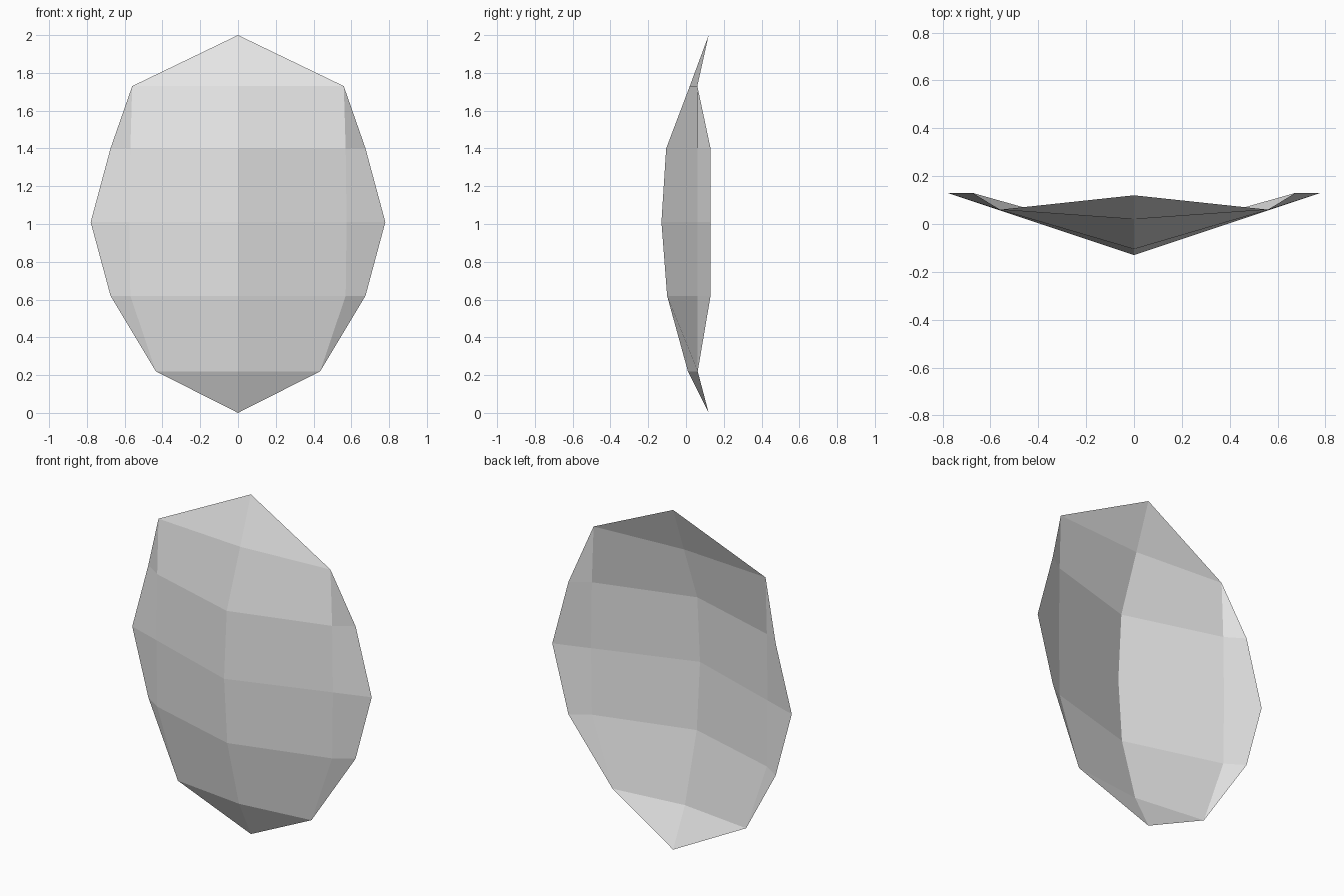
import bpy
import bmesh

cube = bpy.data.objects.get("Cube")
if cube:
    bpy.data.objects.remove(cube, do_unlink=True)

# Single grey surface colour
grey = bpy.data.materials.new("light_grey")
grey.use_nodes = True
colour = (0.8, 0.8, 0.8, 1)
grey.diffuse_color = colour
grey.node_tree.nodes["Principled BSDF"].inputs["Base Color"].default_value = colour

# Half cross-sections from the top tip to the bottom tip:
# height, then (x, y) from the centre ridge out to the rim
sections = [
    (2.00, [(0, 0.12)]),
    (1.73, [(0, 0.02), (0.56, 0.06)]),
    (1.40, [(0, -0.105), (0.57, 0.062), (0.675, 0.13)]),
    (1.01, [(0, -0.13), (0.575, 0.062), (0.78, 0.13)]),
    (0.62, [(0, -0.10), (0.57, 0.062), (0.675, 0.13)]),
    (0.22, [(0, 0.01), (0.435, 0.062)]),
    (0.00, [(0, 0.12)]),
]

# Half of the faceted shell, bridged section by section
bm = bmesh.new()
rows = [[bm.verts.new((x, y, z)) for x, y in points] for z, points in sections]
for upper, lower in zip(rows, rows[1:]):
    for i in range(max(len(upper), len(lower)) - 1):
        ring = [upper[min(i, len(upper) - 1)], lower[min(i, len(lower) - 1)],
                lower[min(i + 1, len(lower) - 1)], upper[min(i + 1, len(upper) - 1)]]
        bm.faces.new(list(dict.fromkeys(ring)))
bm.normal_update()

mesh = bpy.data.meshes.new("faceted_shell")
bm.to_mesh(mesh)
bm.free()
mesh.materials.append(grey)
shell = bpy.data.objects.new("faceted_shell", mesh)
bpy.context.collection.objects.link(shell)

# Other half
mirror = shell.modifiers.new("left_right_mirror", "MIRROR")
mirror.use_clip = True
